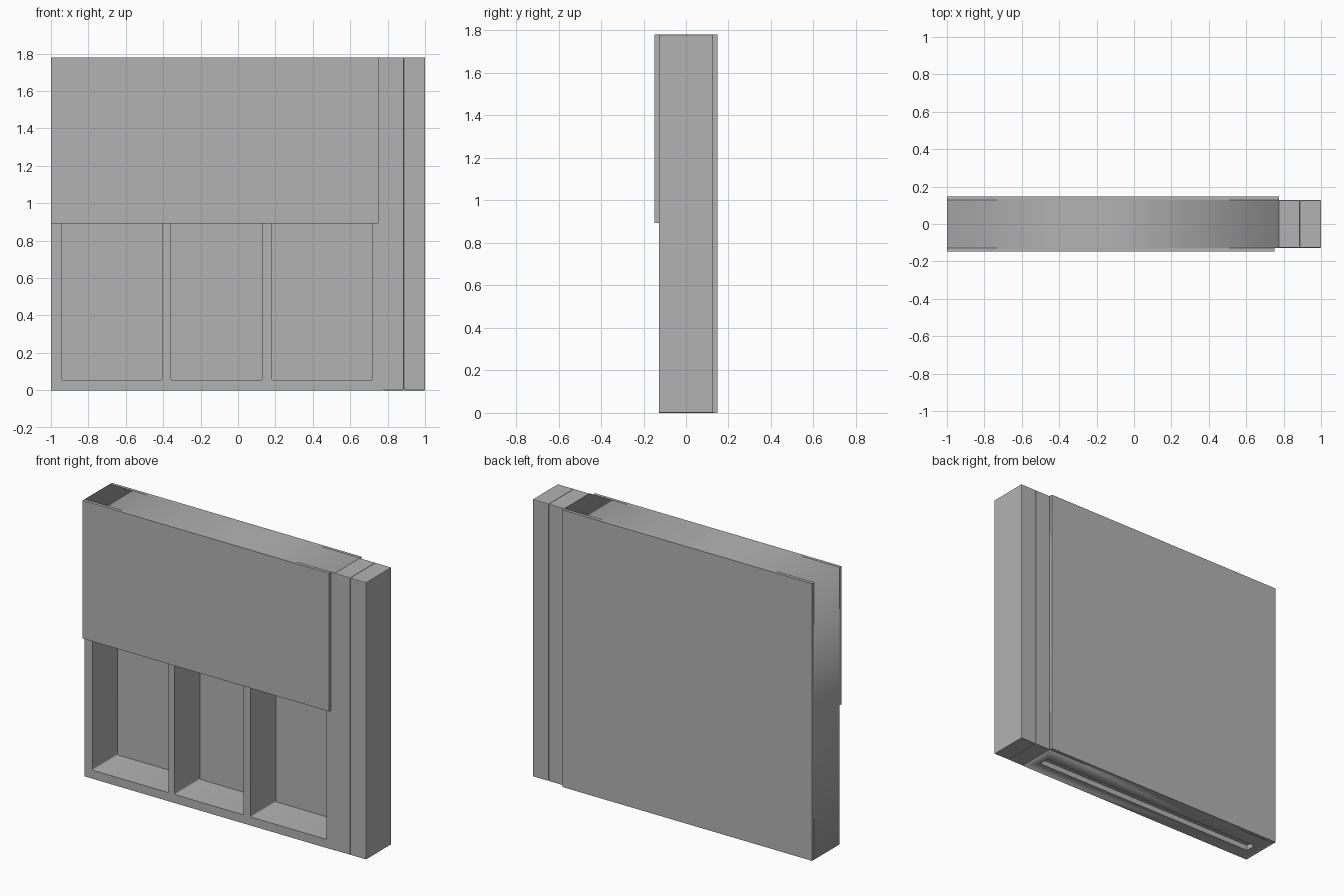
import bpy, math

old = bpy.data.objects.get("Cube")
if old:
    bpy.data.objects.remove(old)

HEIGHT = 1.78
HALF = 0.128       # half depth of the timber
SHEET = 0.02       # thickness of the boards
PLATE = 0.055      # thickness of the top and bottom rails

grey = bpy.data.materials.new("plain grey")
grey.use_nodes = True
colour = (0.45, 0.45, 0.45, 1)
grey.diffuse_color = colour
grey.node_tree.nodes["Principled BSDF"].inputs["Base Color"].default_value = colour


def box(name, x, y, z, bevel=0):
    """Box from (min, max) ranges, with an optional softened edge."""
    ranges = (x, y, z)
    bpy.ops.mesh.primitive_cube_add(size=1, location=[(a + b) / 2 for a, b in ranges])
    ob = bpy.context.object
    ob.name = name
    ob.scale = [b - a for a, b in ranges]
    bpy.ops.object.transform_apply(location=False, rotation=False, scale=True)
    ob.data.materials.append(grey)
    if bevel:
        mod = ob.modifiers.new("soft edges", "BEVEL")
        mod.width = bevel
        mod.segments = 2
    return ob


def rounded_outline(curve, x0, x1, z0, z1, radius=0):
    """Closed rectangle outline with rounded corners."""
    points = []
    corners = [(x1, z1, -1, -1), (x0, z1, 1, -1), (x0, z0, 1, 1), (x1, z0, -1, 1)]
    for i, (x, z, sx, sz) in enumerate(corners):
        steps = 4 if radius else 1
        for s in range(steps):
            a = math.pi / 2 * (i + s / max(steps - 1, 1))
            points.append((x + radius * (sx + math.cos(a)), z + radius * (sz + math.sin(a))))
    spline = curve.splines.new("POLY")
    spline.points.add(len(points) - 1)
    for p, (x, z) in zip(spline.points, points):
        p.co = (x, z, 0, 1)
    spline.use_cyclic_u = True


# Stud frame: one slab with three tall bays
curve = bpy.data.curves.new("frame_profile", "CURVE")
curve.dimensions = "2D"
curve.fill_mode = "BOTH"
curve.extrude = HALF
rounded_outline(curve, -1, 0.775, 0, HEIGHT)
for left, right in ((-0.945, -0.405), (-0.36, 0.13), (0.18, 0.72)):
    rounded_outline(curve, left, right, PLATE, HEIGHT - PLATE, 0.008)
frame = bpy.data.objects.new("stud_frame", curve)
bpy.context.collection.objects.link(frame)
frame.rotation_euler.x = math.pi / 2
bpy.ops.object.select_all(action="DESELECT")
frame.select_set(True)
bpy.context.view_layer.objects.active = frame
bpy.ops.object.convert(target="MESH")
frame = bpy.context.object
frame.data.materials.clear()
frame.data.materials.append(grey)
bpy.ops.object.transform_apply(rotation=True)

# Weld the filled faces to the rim so the slab is closed
bpy.ops.object.mode_set(mode="EDIT")
bpy.ops.mesh.select_all(action="SELECT")
bpy.ops.mesh.remove_doubles(threshold=0.0001)
bpy.ops.mesh.normals_make_consistent(inside=False)
bpy.ops.object.mode_set(mode="OBJECT")

# Shallow groove under the bottom rail
cutter = box("groove_cutter", (-0.93, 0.71), (-0.04, 0.03), (-0.05, 0.035))
cut = frame.modifiers.new("groove", "BOOLEAN")
cut.operation = "DIFFERENCE"
cut.solver = "EXACT"
cut.object = cutter
bpy.context.view_layer.objects.active = frame
bpy.ops.object.modifier_apply(modifier="groove")
bpy.data.objects.remove(cutter)

# End posts
box("inner_post", (0.775, 0.8865), (-HALF, HALF), (0, HEIGHT), 0.004)
box("outer_post", (0.8865, 1), (-HALF, HALF), (0, HEIGHT), 0.004)

# Boards: half height in front, full height behind
box("front_board", (-1, 0.75), (-HALF - SHEET, -HALF), (0.893, HEIGHT))
box("back_board", (-1, 0.775), (HALF, HALF + SHEET), (0, HEIGHT))
